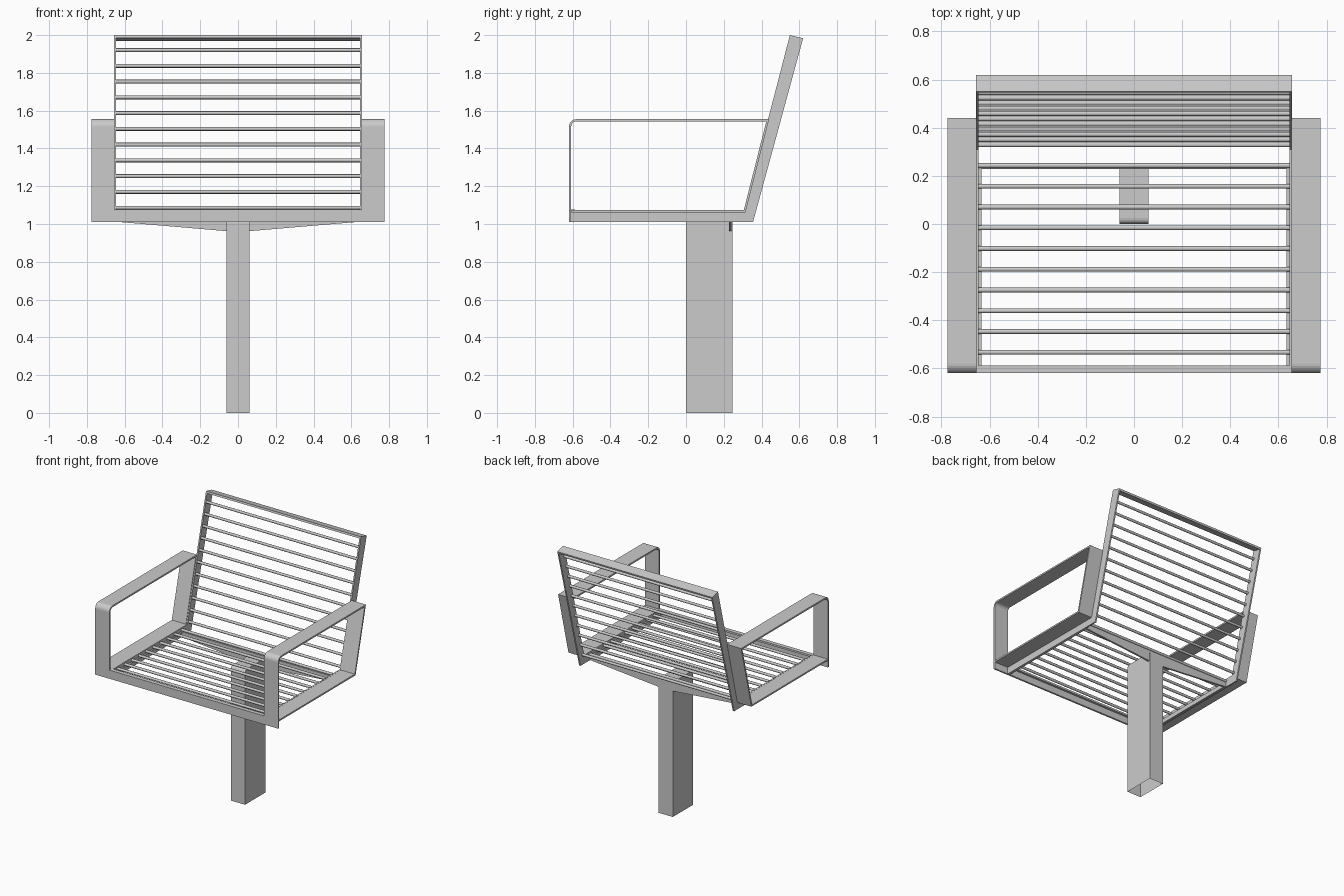
import bpy, bmesh, math

if "Cube" in bpy.data.objects:
    bpy.data.objects.remove(bpy.data.objects["Cube"])


def make_object(name, bm, mirror=False):
    bmesh.ops.recalc_face_normals(bm, faces=bm.faces[:])
    me = bpy.data.meshes.new(name)
    bm.to_mesh(me)
    bm.free()
    ob = bpy.data.objects.new(name, me)
    bpy.context.collection.objects.link(ob)
    if mirror:
        ob.modifiers.new("Mirror", 'MIRROR')
    return ob


def extrude_yz(name, pts, x0, x1, mirror=False):
    """Extrude a side profile (y, z) along x."""
    bm = bmesh.new()
    face = bm.faces.new([bm.verts.new((x0, y, z)) for y, z in pts])
    ext = bmesh.ops.extrude_face_region(bm, geom=[face])["geom"]
    moved = [v for v in ext if isinstance(v, bmesh.types.BMVert)]
    bmesh.ops.translate(bm, verts=moved, vec=(x1 - x0, 0, 0))
    return make_object(name, bm, mirror)


def arc(cy, cz, r, a0, a1, n=6):
    return [(cy + r * math.cos(math.radians(a0 + (a1 - a0) * i / n)),
             cz + r * math.sin(math.radians(a0 + (a1 - a0) * i / n)))
            for i in range(n + 1)]


def rod(name, y, z, r=0.01, half=0.648, sides=12):
    pts = [(y + r * math.cos(2 * math.pi * i / sides),
            z + r * math.sin(2 * math.pi * i / sides)) for i in range(sides)]
    ob = extrude_yz(name, pts, -half, half)
    for p in ob.data.polygons:
        p.use_smooth = len(p.vertices) == 4


# Side frames: seat rail and leaning back rail in one plate
extrude_yz("side_frame", [(-0.62, 1.01), (0.355, 1.01), (0.62, 1.983),
                          (0.55, 2.0), (0.31, 1.075), (-0.62, 1.075)],
           0.645, 0.656, mirror=True)
# Inner ledge under the seat slats
extrude_yz("seat_ledge", [(-0.608, 1.012), (0.24, 1.012), (0.24, 1.045), (-0.608, 1.045)],
           0.634, 0.646, mirror=True)

# Front bar of the seat and top bar of the back
extrude_yz("seat_front_bar", [(-0.62, 1.01), (-0.606, 1.01), (-0.606, 1.062), (-0.588, 1.062),
                              (-0.588, 1.076), (-0.62, 1.076)], -0.65, 0.65)
extrude_yz("back_top_bar", [(0.55, 2.0), (0.62, 1.983), (0.616, 1.969), (0.546, 1.986)],
           -0.65, 0.65)

# Slats
for i in range(10):
    rod("seat_slat", -0.533 + 0.0862 * i, 1.058)
for i in range(11):
    z = 1.0866 + 0.0834 * i
    rod("back_slat", 0.326 + (z - 1.075) * 0.2595, z)

# Armrests: wide flat strip bent into a loop
outer = [(-0.62, 1.01)] + arc(-0.58, 1.515, 0.04, 180, 90) + \
        [(0.44, 1.555), (0.315, 1.062), (-0.607, 1.062)]
inner = [(-0.607, 1.074), (0.306, 1.074), (0.425, 1.543)] + \
        arc(-0.58, 1.515, 0.028, 90, 180) + [(-0.608, 1.01)]
extrude_yz("armrest", outer + inner, 0.655, 0.775, mirror=True)

# Tapered support plate under the rear of the seat
bm = bmesh.new()
shape = [(-0.645, 1.012), (-0.058, 0.962), (0.058, 0.962),
         (0.645, 1.012), (0.645, 1.05), (-0.645, 1.05)]
f = bm.faces.new([bm.verts.new((x, 0.228, z)) for x, z in shape])
ext = bmesh.ops.extrude_face_region(bm, geom=[f])["geom"]
bmesh.ops.translate(bm, vec=(0, 0.014, 0),
                    verts=[v for v in ext if isinstance(v, bmesh.types.BMVert)])
make_object("support_plate", bm)

# Post with eased front top edge and open underside
post = extrude_yz("post", [(0.0, 0.0), (0.245, 0.0), (0.245, 1.03)] +
                  arc(0.025, 1.005, 0.025, 90, 180, 4), -0.06, 0.06)
bm = bmesh.new()
bm.from_mesh(post.data)
bmesh.ops.delete(bm, geom=[f for f in bm.faces if all(v.co.z < 0.001 for v in f.verts)],
                 context='FACES_ONLY')
bm.to_mesh(post.data)
bm.free()
